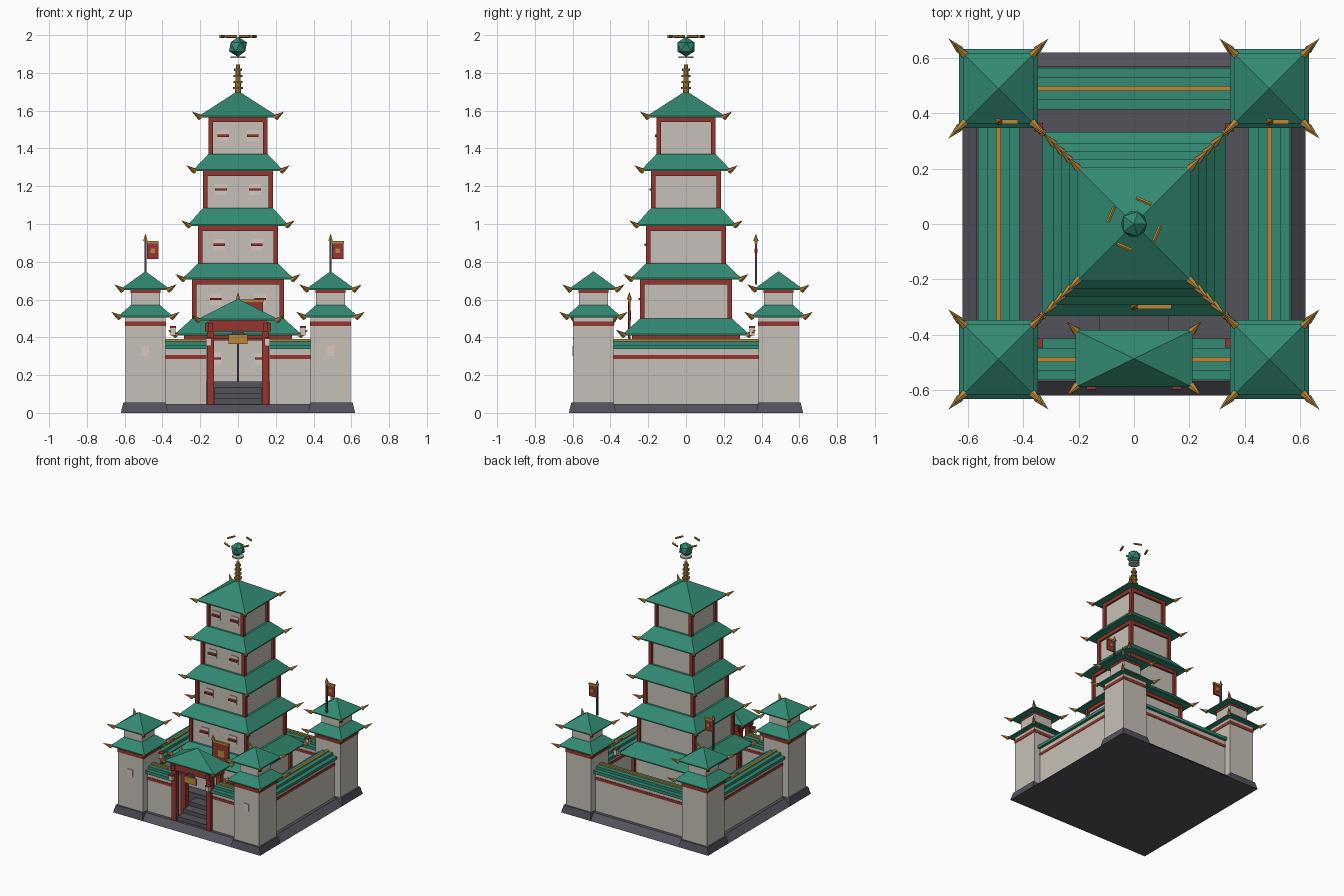
import bpy, bmesh, math
from mathutils import Vector, Matrix

if "Cube" in bpy.data.objects:
    bpy.data.objects.remove(bpy.data.objects["Cube"])


def material(name, hexcode):
    srgb = [int(hexcode[i:i + 2], 16) / 255 for i in (0, 2, 4)]
    rgba = [((c + 0.055) / 1.055) ** 2.4 for c in srgb] + [1]
    m = bpy.data.materials.new(name)
    m.use_nodes = True
    m.diffuse_color = rgba
    m.node_tree.nodes["Principled BSDF"].inputs["Base Color"].default_value = rgba
    return m


GREEN = material("green tile", "328a73")
STONE = material("pale plaster", "c6c0b7")
RED = material("red lacquer", "96352e")
GOLD = material("gold", "b8893a")
SLATE = material("slate", "53525b")
DARK = material("dark iron", "47434b")
PALE = material("paper window", "dcc6c0")
SILVER = material("silver", "b4b4b4")


def finish(name, bm, mat):
    bmesh.ops.recalc_face_normals(bm, faces=bm.faces)
    mesh = bpy.data.meshes.new(name)
    bm.to_mesh(mesh)
    bm.free()
    mesh.materials.append(mat)
    ob = bpy.data.objects.new(name, mesh)
    bpy.context.collection.objects.link(ob)
    return ob


def loft(name, x, y, rings, mat):
    """Stack rectangular rings (z, half width, half depth); zero size makes an apex."""
    bm = bmesh.new()
    loops = [[bm.verts.new((x + sx * hx, y + sy * hy, z))
              for sx, sy in ((-1, -1), (1, -1), (1, 1), (-1, 1))] for z, hx, hy in rings]
    bm.faces.new(loops[0])
    bm.faces.new(loops[-1])
    for a, b in zip(loops, loops[1:]):
        for i in range(4):
            j = (i + 1) % 4
            bm.faces.new((a[i], a[j], b[j], b[i]))
    bmesh.ops.remove_doubles(bm, verts=bm.verts, dist=0.0001)
    return finish(name, bm, mat)


def block(name, x, y, z0, z1, hx, hy, mat):
    return loft(name, x, y, [(z0, hx, hy), (z1, hx, hy)], mat)


def spike(name, start, end, r1, r2, mat, sides=6):
    start, end = Vector(start), Vector(end)
    d = end - start
    turn = d.to_track_quat('Z', 'Y').to_matrix().to_4x4()
    bm = bmesh.new()
    bmesh.ops.create_cone(bm, cap_ends=True, segments=sides, radius1=r1, radius2=r2,
                          depth=d.length, matrix=Matrix.Translation((start + end) / 2) @ turn)
    return finish(name, bm, mat)


def roof(name, x, y, z0, z1, eave, top, tips=0.042):
    """Hipped roof with a thin eave and a gold spike on each corner."""
    hx, hy = eave
    loft(name, x, y, [(z0, hx, hy), (z0 + 0.008, hx, hy), (z1, *top)], GREEN)
    for sx in (-1, 1):
        for sy in (-1, 1):
            cx, cy = x + sx * (hx - 0.004), y + sy * (hy - 0.004)
            spike(name + "_corner_spike", (cx, cy, z0),
                  (cx + sx * tips, cy + sy * tips, z0 + 0.03), 0.016, 0, GOLD)


def banner(name, x, y, z0, z1, width, height):
    block(name + "_pole", x, y, z0, z1, 0.006, 0.006, DARK)
    spike(name + "_tip", (x, y, z1), (x, y, z1 + 0.04), 0.014, 0, GOLD)
    mid = x + 0.008 + width / 2
    top = z1 - 0.006
    block(name + "_cloth", mid, y, top - height, top, width / 2, 0.005, RED)
    block(name + "_top_bar", mid, y, top - 0.008, top + 0.006, width / 2 + 0.002, 0.008, GOLD)
    e = width * 0.2
    block(name + "_emblem", mid, y, top - height / 2 - e, top - height / 2 + e, e, 0.008, GOLD)


# Base, plinth and steps
loft("base", 0, 0, [(0, 0.62, 0.62), (0.045, 0.57, 0.57)], SLATE)
block("plinth", 0, 0, 0.045, 0.165, 0.33, 0.33, SLATE)
for i, (top, front) in enumerate(((0.135, 0.41), (0.105, 0.48), (0.075, 0.55))):
    block("step", 0, -(front + 0.3) / 2, 0.04, top, 0.125, (front - 0.3) / 2, SLATE)

# Corner towers
for sx in (-1, 1):
    for sy in (-1, 1):
        x, y = sx * 0.49, sy * 0.49
        loft("tower_footing", sx * 0.495, sy * 0.495,
             [(0, 0.125, 0.125), (0.055, 0.112, 0.112)], SLATE)
        block("tower_shaft", x, y, 0.05, 0.505, 0.106, 0.106, STONE)
        block("tower_red_band", x, y, 0.46, 0.485, 0.109, 0.109, RED)
        roof("tower_lower_roof", x, y, 0.505, 0.57, (0.143, 0.143), (0.078, 0.078))
        block("tower_lantern_room", x, y, 0.56, 0.655, 0.076, 0.076, STONE)
        block("tower_room_band", x, y, 0.635, 0.652, 0.079, 0.079, RED)
        roof("tower_upper_roof", x, y, 0.65, 0.75, (0.127, 0.127), (0, 0))
        lx, ly = sx * 0.345, 0.35 if sy > 0 else -0.43
        block("hanging_lantern", lx, ly, 0.41, 0.45, 0.013, 0.013, PALE)
        block("lantern_cap", lx, ly, 0.45, 0.46, 0.016, 0.016, RED)
    block("tower_window", sx * 0.49, -0.598, 0.30, 0.355, 0.02, 0.004, PALE)
    banner("tower_banner", sx * 0.49, 0.37, 0.68, 0.91, 0.06, 0.09)


# Boundary walls, each with a band, a tiled cap and a gold ridge
def wall(x, y, length, along_x):
    def layer(name, z0, z1, half, mat):
        hx, hy = (length, half) if along_x else (half, length)
        block(name, x, y, z0, z1, hx, hy, mat)
    layer("wall", 0.04, 0.345, 0.055, STONE)
    layer("wall_red_band", 0.285, 0.307, 0.058, RED)
    layer("wall_cap_lower", 0.337, 0.36, 0.075, GREEN)
    layer("wall_cap_upper", 0.36, 0.38, 0.042, GREEN)
    layer("wall_ridge", 0.38, 0.39, 0.009, GOLD)


wall(0, 0.49, 0.386, True)
for s in (-1, 1):
    wall(s * 0.49, 0, 0.386, False)
    wall(s * 0.277, -0.49, 0.109, True)

# Gatehouse
for s in (-1, 1):
    for y in (-0.55, -0.43):
        block("gate_post", s * 0.146, y, 0.045, 0.48, 0.019, 0.019, RED)
    block("gate_side_beam", s * 0.146, -0.49, 0.43, 0.475, 0.014, 0.09, RED)
    block("gate_lantern", s * 0.155, -0.583, 0.355, 0.39, 0.014, 0.012, PALE)
    block("gate_lantern_cap", s * 0.155, -0.583, 0.39, 0.40, 0.017, 0.015, RED)
for y in (-0.55, -0.43):
    block("gate_beam", 0, y, 0.43, 0.475, 0.175, 0.016, RED)
block("gate_frieze", 0, -0.487, 0.47, 0.492, 0.15, 0.075, RED)
block("gate_plaque", 0, -0.572, 0.365, 0.415, 0.051, 0.006, GOLD)
block("gate_plaque_hanger", 0, -0.565, 0.41, 0.44, 0.03, 0.004, DARK)
roof("gate_roof", 0, -0.487, 0.488, 0.605, (0.212, 0.103), (0, 0), 0.035)

# Pagoda storeys: half width, floor, eave height, eave half width, window offset
storeys = [(0.27, 0.165, 0.41, 0.333, 0.12),
           (0.243, 0.50, 0.705, 0.293, 0.118),
           (0.213, 0.79, 0.99, 0.263, 0.10),
           (0.185, 1.085, 1.28, 0.235, 0.09),
           (0.157, 1.37, 1.565, 0.206, 0.078)]
for i, (half, floor, eave_z, eave, win) in enumerate(storeys):
    body = half - 0.016
    block("storey", 0, 0, floor - 0.01, eave_z + 0.01, body, body, STONE)
    for sx in (-1, 1):
        for sy in (-1, 1):
            block("storey_post", sx * (half - 0.012), sy * (half - 0.012),
                  floor - 0.01, eave_z, 0.012, 0.012, RED)
        mid = (floor + eave_z) / 2
        block("storey_window", sx * win, -body - 0.002, mid - 0.03, mid + 0.03,
              0.031, 0.004, PALE)
        block("window_bar", sx * win, -body - 0.012, mid - 0.006, mid + 0.006,
              0.031, 0.012, RED)
    for s in (-1, 1):
        block("storey_beam", 0, s * (body + 0.004), eave_z - 0.026, eave_z, half, 0.01, RED)
        block("storey_beam", s * (body + 0.004), 0, eave_z - 0.026, eave_z, 0.01, half, RED)
    if i < 4:
        top = storeys[i + 1][0]
        roof("pagoda_roof", 0, 0, eave_z, storeys[i + 1][1], (eave, eave), (top, top))
    else:
        roof("pagoda_top_roof", 0, 0, eave_z, 1.705, (eave, eave), (0, 0))
block("lowest_eave_trim", 0, 0, 0.39, 0.41, 0.285, 0.285, RED)
banner("front_banner", 0, -0.30, 0.165, 0.60, 0.125, 0.16)

# Spire with stacked rings
spike("spire", (0, 0, 1.68), (0, 0, 1.845), 0.017, 0.011, GOLD, 8)
for i in range(4):
    z = 1.72 + i * 0.032
    r = 0.027 - i * 0.002
    spike("spire_ring", (0, 0, z - 0.006), (0, 0, z + 0.006), r, r, GOLD, 8)

# Floating orb, its silver cradle and the circling gold bars
bm = bmesh.new()
bmesh.ops.create_icosphere(bm, subdivisions=1, radius=0.053,
                           matrix=Matrix.Translation((0, 0, 1.938)))
finish("orb", bm, GREEN)
spike("orb_cradle", (0, 0, 1.878), (0, 0, 1.888), 0.04, 0.04, SILVER, 12)
for i in range(4):
    a = math.radians(67 + 90 * i)
    c = Vector((math.cos(a), math.sin(a), 0)) * 0.09 + Vector((0, 0, 1.993))
    t = Vector((-math.sin(a), math.cos(a), 0)) * 0.03
    spike("orbiting_bar", c - t, c + t, 0.0075, 0.0075, GOLD, 6)
